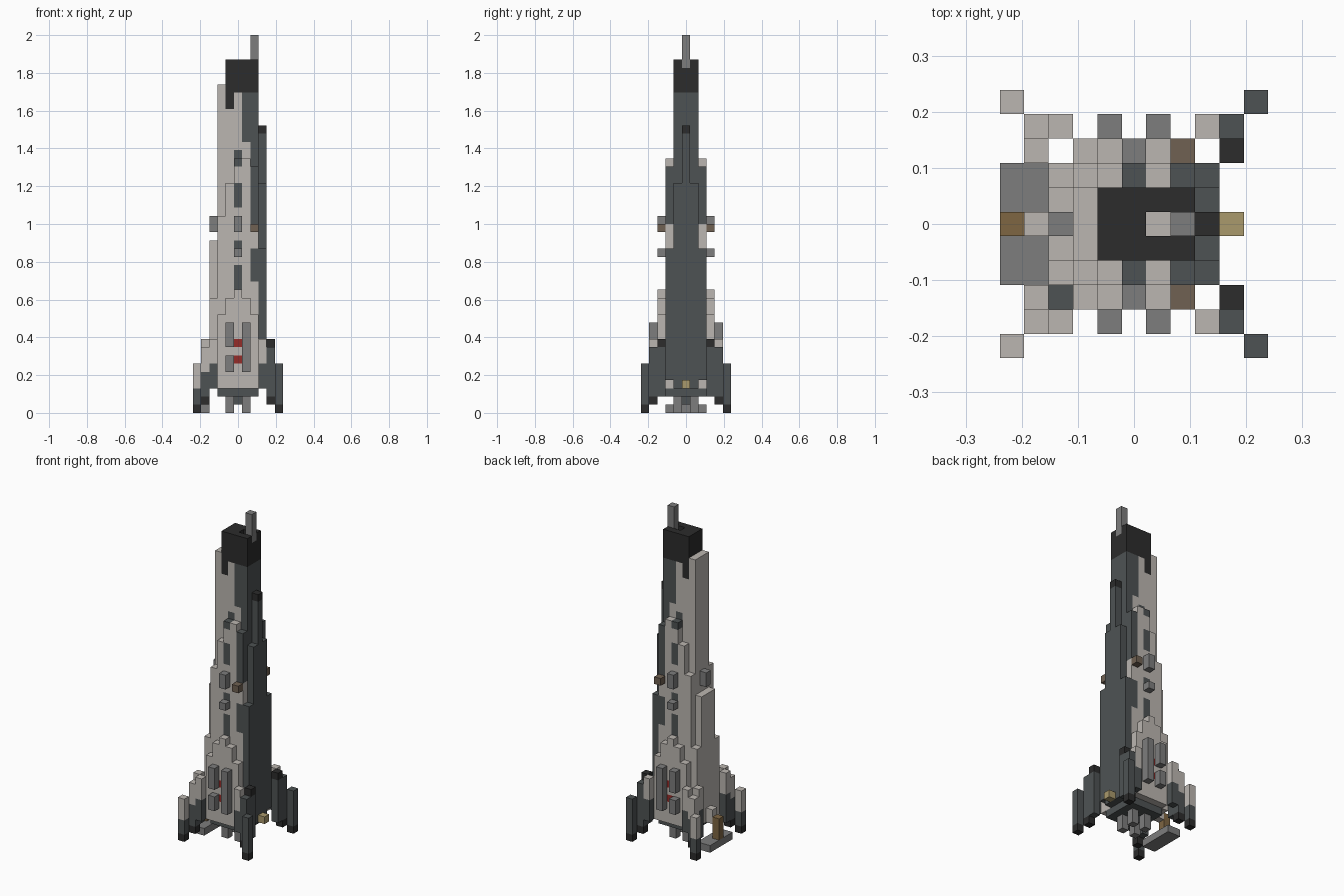
import bpy, bmesh
from mathutils import Vector

cube = bpy.data.objects.get("Cube")
if cube:
    bpy.data.objects.remove(cube)

COLOURS = {
    "light_hull": (0.50, 0.47, 0.44),
    "dark_hull": (0.076, 0.086, 0.088),
    "black": (0.025, 0.025, 0.025),
    "grey": (0.205, 0.205, 0.205),
    "brown": (0.16, 0.12, 0.085),
    "gold": (0.40, 0.32, 0.15),
    "bronze": (0.21, 0.133, 0.055),
    "red": (0.30, 0.025, 0.022),
}
MATS = {}
for name, rgb in COLOURS.items():
    mat = bpy.data.materials.new(name)
    mat.use_nodes = True
    mat.diffuse_color = (*rgb, 1)
    mat.node_tree.nodes["Principled BSDF"].inputs["Base Color"].default_value = (*rgb, 1)
    MATS[name] = mat

UNIT = 2 / 46
cells = {}  # (i, j, k) -> (part, colour)


def span(v):
    return range(v, v + 1) if isinstance(v, int) else range(v[0], v[1] + 1)


def fill(part, colour, i, j, k, mirror=False):
    """Fill an inclusive block of grid cells, optionally mirrored front to back."""
    for a in span(i):
        for b in span(j):
            for c in span(k):
                cells[a, b, c] = (part, colour)
                if mirror:
                    cells[a, 10 - b, c] = (part, colour)


# Core tower with dark +x flank
fill("tower", "light_hull", (3, 6), (4, 6), (3, 38))
fill("tower", "light_hull", 3, (4, 6), 39)
fill("tower", "dark_hull", 6, (4, 6), (33, 38))
fill("tower", "dark_hull", 7, (4, 6), (3, 38))

# Black nose cap with drips and a small opening
fill("nose_cap", "black", (4, 7), (4, 6), (39, 42))
fill("nose_cap", "black", 4, (4, 6), (37, 38))
fill("nose_cap", "light_hull", 6, 5, 41)
del cells[6, 5, 42]
fill("antenna", "grey", 7, 5, (42, 45))

# Front and back outer plating, stepped
for i, top in zip((3, 4, 5, 6), (23, 27, 30, 30)):
    fill("plating", "light_hull", i, 3, (3, top), True)
for colour, k in (("light_hull", (3, 15)), ("dark_hull", (16, 19)),
                  ("light_hull", (20, 22)), ("dark_hull", (23, 29))):
    fill("plating", colour, 7, 3, k, True)
for i, top in zip(range(3, 8), (11, 13, 14, 13, 11)):
    fill("skirt", "light_hull", i, 2, (3, top), True)

# Side plating, light on -x and dark on +x
fill("light_side", "light_hull", 2, (4, 6), (3, 20))
fill("light_side", "light_hull", 2, 3, (3, 13), True)
fill("dark_side", "dark_hull", 8, (4, 6), (3, 27))
fill("dark_side", "dark_hull", 8, 5, (28, 33))
fill("dark_side", "black", 8, 5, 34)
fill("dark_side", "dark_hull", 8, 3, (4, 19), True)

# Windows, red marks and small boxes
fill("windows", "dark_hull", 5, 4, 31, True)
for k in (30, (25, 27), 20, (15, 17)):
    fill("windows", "dark_hull", 5, 3, k, True)
for k in ((22, 23), 19):
    fill("window_boxes", "grey", 5, 2, k, True)
fill("window_boxes", "grey", 2, 5, (22, 23))
fill("brown_boxes", "brown", 7, 2, 22, True)
for k in (6, 8):
    fill("red_marks", "red", 5, 2, k, True)

# Grey tanks on front and back
fill("tanks", "grey", 6, 1, (5, 10), True)
fill("tanks", "grey", 4, 1, (8, 10), True)
fill("tanks", "grey", 4, 1, (5, 6), True)

# Corner fins
for i, j, low, top in ((0, 0, 0, 5), (1, 1, 1, 7), (1, 2, 2, 8), (2, 1, 3, 8)):
    mid = (low + top) // 2
    fill("light_fins", "dark_hull", i, j, (low, mid), True)
    fill("light_fins", "light_hull", i, j, (mid + 1, top), True)
    fill("dark_fins", "dark_hull", 10 - i, j, (low, top), True)
    if low < 2:
        fill("light_fins", "black", i, j, low, True)
        fill("dark_fins", "black", 10 - i, j, low, True)
fill("dark_fins", "black", 9, 2, 8, True)
fill("dark_fins", "light_hull", 8, 1, (6, 8), True)
fill("fin_brace", "dark_hull", 2, 2, (3, 4))

# Engine plate and legs
fill("engine_plate", "dark_hull", (3, 7), (3, 7), 2)
fill("engine_legs", "grey", 4, 4, (0, 1), True)
fill("engine_legs", "grey", 6, 4, (0, 1), True)
fill("engine_core", "dark_hull", 5, 5, 1)

# Boarding platform, post and lamp
fill("platform", "grey", (0, 1), (3, 7), 0)
fill("platform_post", "bronze", 0, 5, (1, 3))
fill("hatch", "light_hull", 1, 5, (3, 4))
fill("lamp", "gold", 9, 5, 3)

# Skin the exposed sides of the cells, one object per part
AXES = [Vector(v) for v in ((1, 0, 0), (0, 1, 0), (0, 0, 1))]
for part in sorted({p for p, _ in cells.values()}):
    own = {c: col for c, (p, col) in cells.items() if p == part}
    names = sorted(set(own.values()))
    bm = bmesh.new()
    for cell, col in own.items():
        centre = Vector((cell[0] - 5, cell[1] - 5, cell[2] + 0.5))
        for a in range(3):
            u, v = AXES[(a + 1) % 3] / 2, AXES[(a + 2) % 3] / 2
            for s in (1, -1):
                near = list(cell)
                near[a] += s
                if tuple(near) in cells:
                    continue
                mid = centre + AXES[a] * s / 2
                ring = [mid + u + v, mid - u + v, mid - u - v, mid + u - v]
                face = bm.faces.new([bm.verts.new(p * UNIT) for p in ring[::s]])
                face.material_index = names.index(col)
    bmesh.ops.remove_doubles(bm, verts=bm.verts, dist=UNIT / 50)
    bmesh.ops.dissolve_limit(bm, angle_limit=0.01, verts=bm.verts,
                             edges=bm.edges, delimit={'MATERIAL'})
    mesh = bpy.data.meshes.new(part)
    bm.to_mesh(mesh)
    bm.free()
    for n in names:
        mesh.materials.append(MATS[n])
    bpy.context.collection.objects.link(bpy.data.objects.new(part, mesh))
